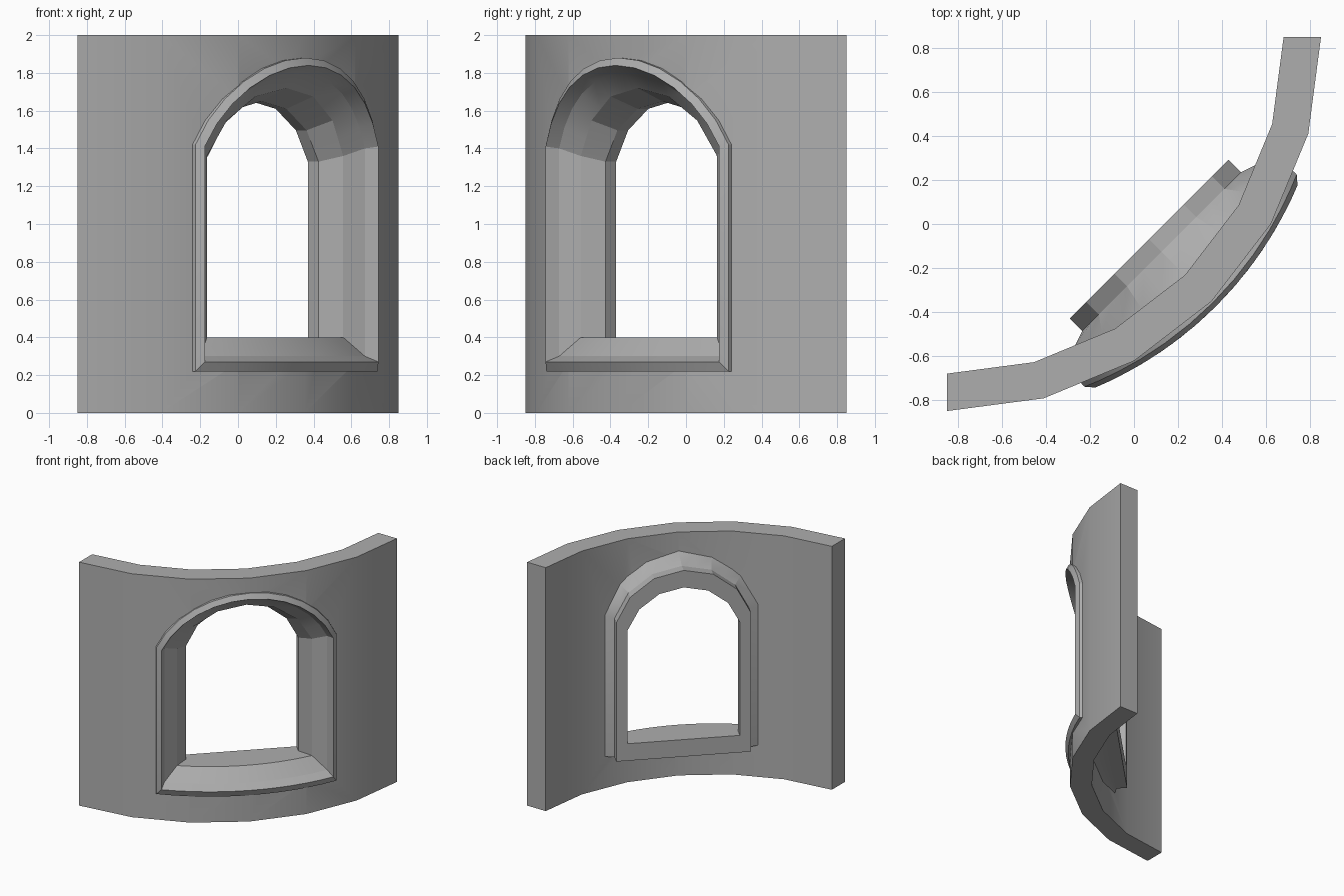
import bpy, bmesh
from math import sin, cos, atan2, sqrt, radians, pi
from mathutils import Vector

if "Cube" in bpy.data.objects:
    bpy.data.objects.remove(bpy.data.objects["Cube"])

CX, CY = -0.85, 0.85      # centre of the wall's quarter circle
N = 12                    # arch / sill divisions
S = sqrt(0.5)

stone = bpy.data.materials.new("dark_stone")
stone.diffuse_color = (0.42, 0.42, 0.42, 1)
stone.use_nodes = True
stone.node_tree.nodes["Principled BSDF"].inputs["Base Color"].default_value = stone.diffuse_color


def make_object(name, bm):
    bmesh.ops.recalc_face_normals(bm, faces=bm.faces)
    me = bpy.data.meshes.new(name)
    bm.to_mesh(me)
    bm.free()
    me.materials.append(stone)
    ob = bpy.data.objects.new(name, me)
    bpy.context.collection.objects.link(ob)
    return ob


def smooth(ob, angle):
    bpy.ops.object.select_all(action='DESELECT')
    ob.select_set(True)
    bpy.context.view_layer.objects.active = ob
    bpy.ops.object.shade_smooth_by_angle(angle=radians(angle))


def arch_ring(half, sill, spring, apex, radius=None, flat=None, coarse=False):
    """Arched outline on a cylinder (radius) or on a flat plane (flat)."""
    rise = apex - spring
    big = (half * half + rise * rise) / (2 * rise)
    zc = apex - big
    a0 = atan2(spring - zc, half)
    pts = []
    for i in range(N + 1):
        a = a0 + (pi - 2 * a0) * i / N
        pts.append((big * cos(a), zc + big * sin(a)))
    for i in range(N + 1):
        pts.append((-half + 2 * half * i / N, sill))
    ring = []
    for u, z in pts:
        r = flat if flat else sqrt(radius * radius - u * u)
        ring.append(Vector((CX + (r + u) * S, CY + (u - r) * S, z)))
    if coarse:            # keep only every second arch corner
        for i in range(1, N, 2):
            ring[i] = (ring[i - 1] + ring[i + 1]) / 2
    return ring


def loft(bm, rings, closed):
    vs = [[bm.verts.new(p) for p in ring] for ring in rings]
    n = len(vs[0])
    pairs = list(zip(vs, vs[1:]))
    if closed:
        pairs.append((vs[-1], vs[0]))
    for a, b in pairs:
        for i in range(n):
            j = (i + 1) % n
            bm.faces.new((a[i], a[j], b[j], b[i]))
    if not closed:
        bm.faces.new(vs[0])
        bm.faces.new(vs[-1])


# curved wall: quarter ring in six segments
bm = bmesh.new()
outline = []
for rad, order in ((1.7, range(7)), (1.53, range(6, -1, -1))):
    for i in order:
        a = radians(-90 + 15 * i)
        outline.append(bm.verts.new((CX + rad * cos(a), CY + rad * sin(a), 0)))
base = bm.faces.new(outline)
ext = bmesh.ops.extrude_face_region(bm, geom=[base])
bmesh.ops.translate(bm, vec=(0, 0, 2),
                    verts=[v for v in ext['geom'] if isinstance(v, bmesh.types.BMVert)])
wall = make_object("curved_wall", bm)

# tapered window opening cut through the wall
bm = bmesh.new()
loft(bm, [arch_ring(0.66, 0.25, 1.41, 1.85, flat=1.85),
          arch_ring(0.64, 0.265, 1.41, 1.84, radius=1.70),
          arch_ring(0.56, 0.30, 1.39, 1.78, radius=1.52),
          arch_ring(0.55, 0.30, 1.39, 1.78, flat=1.25)], False)
bmesh.ops.triangulate(bm, faces=bm.faces)
cutter = make_object("opening_cutter", bm)
cutter.hide_render = True
mod = wall.modifiers.new("opening", 'BOOLEAN')
mod.operation = 'DIFFERENCE'
mod.solver = 'EXACT'
mod.object = cutter
bpy.context.view_layer.objects.active = wall
bpy.ops.object.modifier_apply(modifier=mod.name)
bpy.data.objects.remove(cutter)
smooth(wall, 30)

# window surround: moulded trim, splayed reveal, flat back frame, outer hood
bm = bmesh.new()
loft(bm, [
    arch_ring(0.680, 0.22, 1.42, 1.88, radius=1.66),
    arch_ring(0.682, 0.22, 1.42, 1.88, radius=1.708),
    arch_ring(0.650, 0.27, 1.41, 1.84, radius=1.73),
    arch_ring(0.615, 0.30, 1.40, 1.80, radius=1.655),
    arch_ring(0.510, 0.40, 1.36, 1.72, radius=1.565, coarse=True),
    arch_ring(0.425, 0.40, 1.33, 1.65, flat=1.38, coarse=True),
    arch_ring(0.425, 0.40, 1.33, 1.65, flat=1.30, coarse=True),
    arch_ring(0.510, 0.26, 1.40, 1.79, flat=1.30, coarse=True),
    arch_ring(0.510, 0.26, 1.40, 1.79, flat=1.38, coarse=True),
    arch_ring(0.580, 0.26, 1.42, 1.84, radius=1.518, coarse=True),
], True)
smooth(make_object("window_surround", bm), 19)
